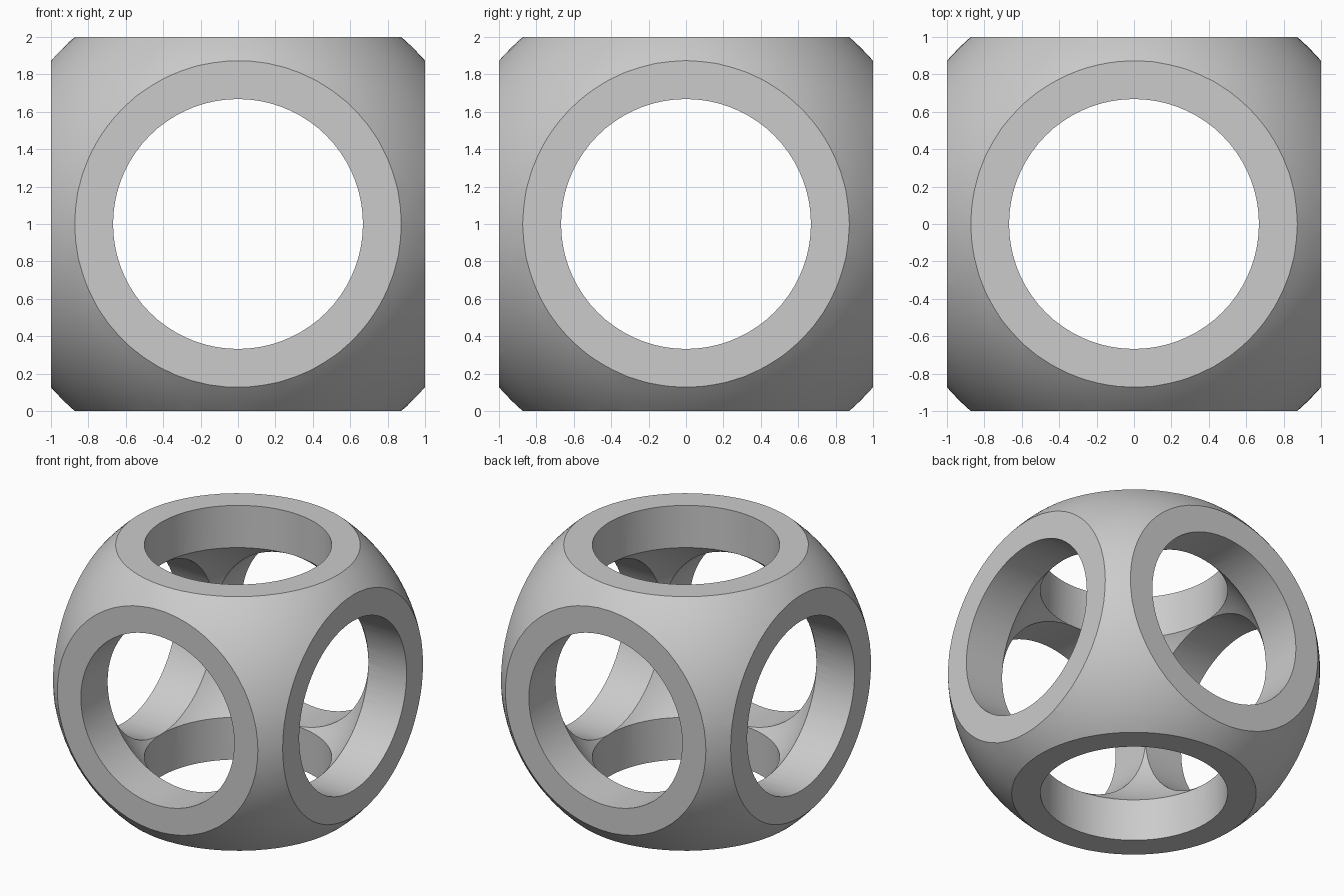
import bpy
from math import pi

if "Cube" in bpy.data.objects:
    bpy.data.objects.remove(bpy.data.objects["Cube"], do_unlink=True)

CENTRE = (0, 0, 1)
OUTER_RADIUS = 1.328
HOLLOW_RADIUS = 0.945
HOLE_RADIUS = 0.668

# Single pale grey material
grey = bpy.data.materials.new("pale_grey")
grey.use_nodes = True
colour = (0.6, 0.6, 0.6, 1)
grey.diffuse_color = colour
grey.node_tree.nodes["Principled BSDF"].inputs["Base Color"].default_value = colour


def sphere(name, radius):
    bpy.ops.mesh.primitive_ico_sphere_add(subdivisions=5, radius=radius, location=CENTRE)
    bpy.context.object.name = name
    return bpy.context.object


def combine(target, tool, operation):
    """Apply a boolean to the target and discard the tool."""
    tool.hide_render = True
    mod = target.modifiers.new(tool.name, "BOOLEAN")
    mod.operation = operation
    mod.solver = "EXACT"
    mod.object = tool
    bpy.ops.object.select_all(action="DESELECT")
    bpy.context.view_layer.objects.active = target
    target.select_set(True)
    bpy.ops.object.modifier_apply(modifier=mod.name)
    bpy.data.objects.remove(tool, do_unlink=True)


# Cube rounded off by a larger sphere
bpy.ops.mesh.primitive_cube_add(size=2, location=CENTRE)
frame = bpy.context.object
frame.name = "hollow_rounded_frame"
combine(frame, sphere("rounding_cutter", OUTER_RADIUS), "INTERSECT")

# Spherical hollow inside
combine(frame, sphere("hollow_cutter", HOLLOW_RADIUS), "DIFFERENCE")

# Round holes through all three axes
for rotation in ((0, 0, 0), (pi / 2, 0, 0), (0, pi / 2, 0)):
    bpy.ops.mesh.primitive_cylinder_add(vertices=72, radius=HOLE_RADIUS, depth=3,
                                        location=CENTRE, rotation=rotation)
    bpy.context.object.name = "hole_cutter"
    combine(frame, bpy.context.object, "DIFFERENCE")

# Finish: colour and smooth shading with crisp rims
frame.data.materials.clear()
frame.data.materials.append(grey)
for poly in frame.data.polygons:
    poly.material_index = 0
bpy.ops.object.select_all(action="DESELECT")
bpy.context.view_layer.objects.active = frame
frame.select_set(True)
bpy.ops.object.shade_smooth_by_angle(angle=pi / 6)
